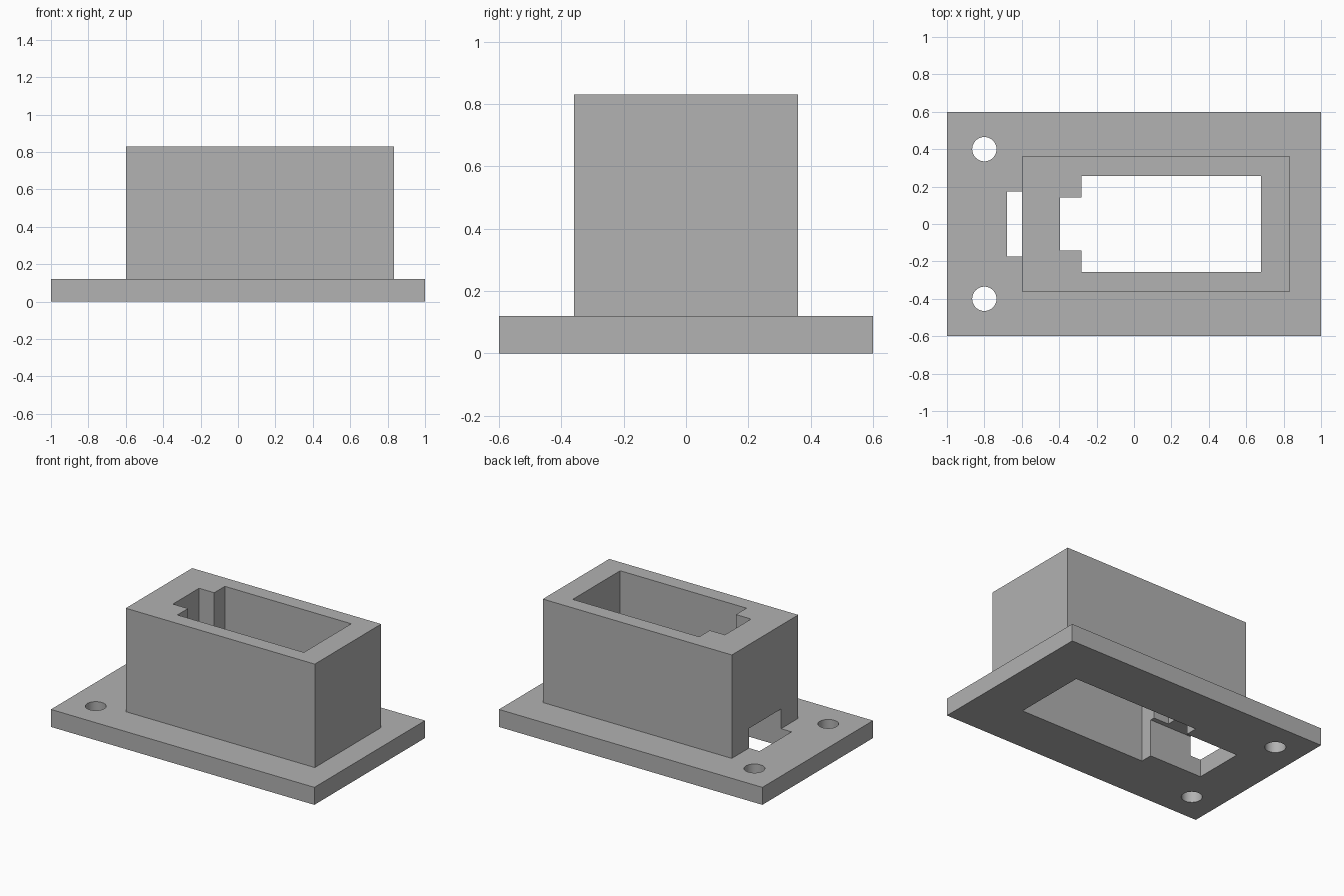
import bpy
from math import radians

default = bpy.data.objects.get("Cube")
if default:
    bpy.data.objects.remove(default, do_unlink=True)

# Single matte grey
grey = bpy.data.materials.new("matte grey")
grey.use_nodes = True
grey.diffuse_color = (0.445, 0.445, 0.445, 1)
grey.node_tree.nodes["Principled BSDF"].inputs["Base Color"].default_value = grey.diffuse_color


def box(name, x, y, z):
    """Box spanning x and z ranges, symmetric in y."""
    bpy.ops.mesh.primitive_cube_add(
        size=1, location=((x[0] + x[1]) / 2, 0, (z[0] + z[1]) / 2))
    obj = bpy.context.object
    obj.name = name
    obj.scale = (x[1] - x[0], 2 * y, z[1] - z[0])
    bpy.ops.object.transform_apply(location=True, rotation=False, scale=True)
    obj.data.materials.append(grey)
    return obj


def combine(target, tool, operation):
    """Apply a boolean and discard the tool."""
    tool.hide_render = True
    mod = target.modifiers.new(tool.name, 'BOOLEAN')
    mod.operation = operation
    mod.solver = 'EXACT'
    mod.object = tool
    bpy.ops.object.select_all(action='DESELECT')
    bpy.context.view_layer.objects.active = target
    target.select_set(True)
    bpy.ops.object.modifier_apply(modifier=mod.name)
    bpy.data.objects.remove(tool, do_unlink=True)


PLATE_TOP, HEIGHT = 0.12, 0.83

# Mounting flange with the upright housing fused on top
body = box("flanged_housing", (-1, 1), 0.6, (0, PLATE_TOP))
housing = box("housing", (-0.6, 0.835), 0.36, (PLATE_TOP / 2, HEIGHT))
combine(body, housing, 'UNION')

# Main cavity, its narrow end notch, and the low cable slot
through = (-0.2, HEIGHT + 0.2)
combine(body, box("cavity", (-0.28, 0.68), 0.257, through), 'DIFFERENCE')
combine(body, box("notch", (-0.395, 0), 0.142, through), 'DIFFERENCE')
combine(body, box("cable_slot", (-0.68, 0.1), 0.174, (-0.2, 0.255)), 'DIFFERENCE')

# Screw holes
for y in (-0.4, 0.4):
    bpy.ops.mesh.primitive_cylinder_add(
        vertices=48, radius=0.065, depth=0.5, location=(-0.8, y, 0))
    hole = bpy.context.object
    hole.name = "screw_hole"
    hole.data.materials.append(grey)
    combine(body, hole, 'DIFFERENCE')

# One clean material slot, crisp edges with smooth hole walls
body.data.materials.clear()
body.data.materials.append(grey)
bpy.ops.object.shade_smooth_by_angle(angle=radians(30))
